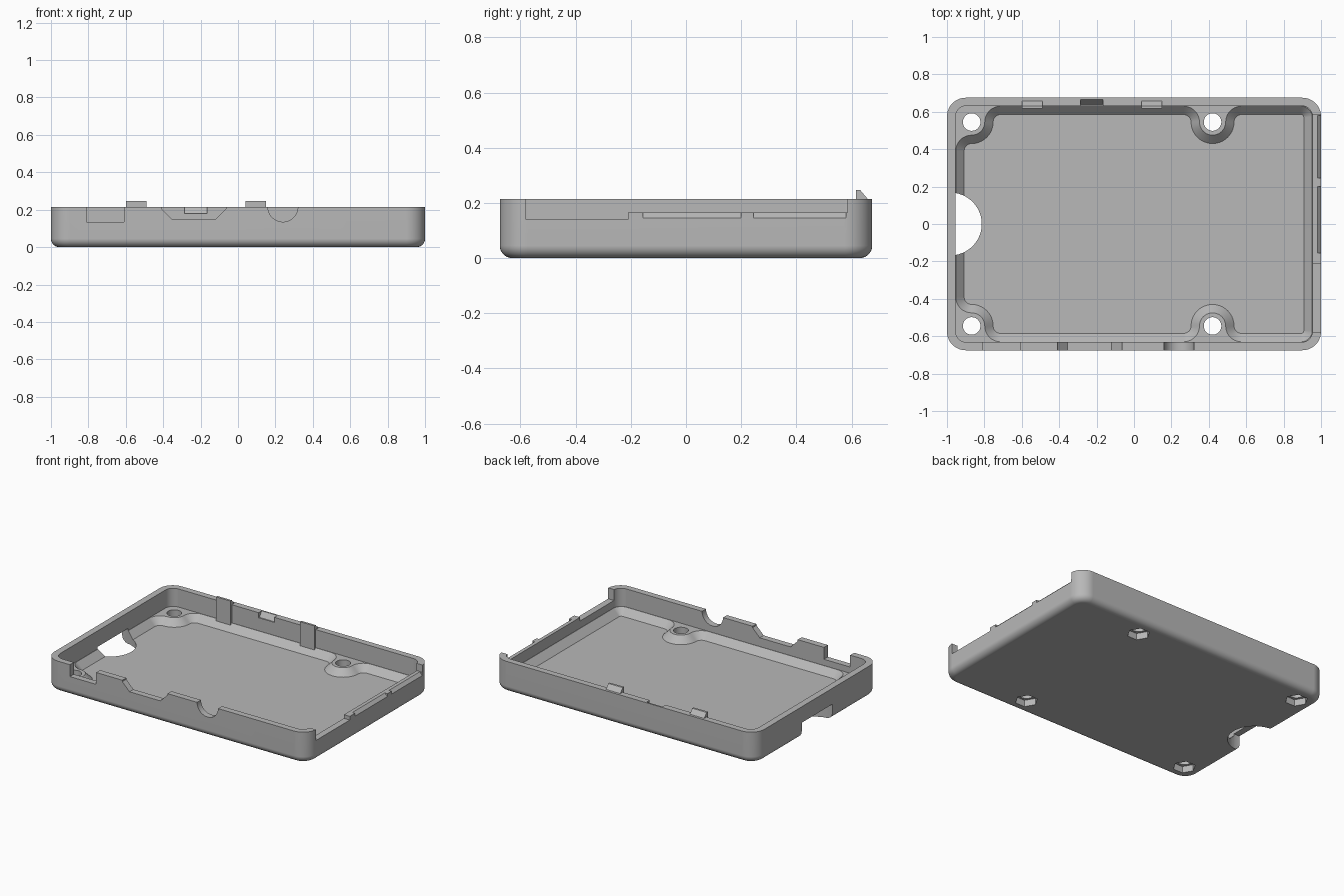
import bpy, bmesh, math

old = bpy.data.objects.get("Cube")
if old:
    bpy.data.objects.remove(old)

grey = bpy.data.materials.new("plain grey")
grey.use_nodes = True
colour = (0.48, 0.48, 0.48, 1)
grey.diffuse_color = colour
grey.node_tree.nodes["Principled BSDF"].inputs["Base Color"].default_value = colour

HALF_X, HALF_Y, TOP = 1.0, 0.675, 0.215
WALL_X, WALL_Y = 0.953, 0.63          # inner wall faces
LEDGE, FLOOR, SLOPE = 0.09, 0.045, 0.045
POST_Y, POST_R, COVE = 0.545, 0.07, 0.085
POSTS = [(x, y) for x in (-0.868, 0.42) for y in (-POST_Y, POST_Y)]


def loft(name, rings):
    """Closed solid through rings with equal numbers of points."""
    bm = bmesh.new()
    loops = [[bm.verts.new(p) for p in ring] for ring in rings]
    n = len(loops[0])
    for a, b in zip(loops, loops[1:]):
        for i in range(n):
            j = (i + 1) % n
            bm.faces.new((a[i], a[j], b[j], b[i]))
    bm.faces.new(loops[0][::-1])
    bm.faces.new(loops[-1])
    bmesh.ops.recalc_face_normals(bm, faces=bm.faces)
    mesh = bpy.data.meshes.new(name)
    bm.to_mesh(mesh)
    bm.free()
    mesh.materials.append(grey)
    ob = bpy.data.objects.new(name, mesh)
    bpy.context.collection.objects.link(ob)
    return ob


def prism(name, profile, axis, lo, hi):
    """Extrude a 2D profile along an axis."""
    place = {"x": lambda p, t: (t, *p),
             "y": lambda p, t: (p[0], t, p[1]),
             "z": lambda p, t: (*p, t)}[axis]
    return loft(name, [[place(p, t) for p in profile] for t in (lo, hi)])


def arc(cx, cy, r, start, end, n=10):
    angles = [math.radians(start + (end - start) * i / n) for i in range(n + 1)]
    return [(cx + r * math.cos(a), cy + r * math.sin(a)) for a in angles]


def disc(cx, cy, r, n=32):
    return arc(cx, cy, r, 0, 360, n)[:-1]


def box(x0, x1, y0, y1):
    return [(x0, y0), (x1, y0), (x1, y1), (x0, y1)]


def rounded(hx, hy, r):
    pts = []
    for sx, sy, a in ((1, 1, 0), (-1, 1, 90), (-1, -1, 180), (1, -1, 270)):
        pts += arc(sx * (hx - r), sy * (hy - r), r, a, a + 90)
    return pts


def cavity_outline(d):
    """Inner outline moved inwards by d, flowing around the screw posts."""
    reach, r, c = POST_R + COVE, POST_R + d, COVE - d
    px, cx = 0.42, -0.868
    half = arc(WALL_X - 0.06, WALL_Y - 0.06, 0.06 - d, 0, 90)
    half += arc(px + reach, POST_Y, c, 90, 180)
    half += arc(px, POST_Y, r, 0, -180, 20)[1:-1]
    half += arc(px - reach, POST_Y, c, 0, 90)
    half += arc(cx + reach, POST_Y, c, 90, 180)
    half += arc(cx, POST_Y, r, 0, -90)[1:-1]
    half += arc(cx, POST_Y - reach, c, 90, 180)
    return half + [(x, -y) for x, y in reversed(half)]


def at(points, z):
    return [(x, y, z) for x, y in points]


# Outer shell with rounded lower edge
fillet, rings = 0.045, []
for i in range(8):
    a = math.pi / 2 * i / 7
    inset = fillet * (1 - math.sin(a))
    rings.append(at(rounded(HALF_X - inset, HALF_Y - inset, 0.1 - inset),
                    fillet * (1 - math.cos(a))))
rings.append(at(rounded(HALF_X, HALF_Y, 0.1), TOP))
tray = loft("case_tray", rings)

# Interior: sloped floor edge around the posts, then open space above
cutters = [
    loft("floor_cutter", [at(cavity_outline(SLOPE), FLOOR),
                          at(cavity_outline(0), LEDGE),
                          at(cavity_outline(0), LEDGE + 0.03)]),
    prism("space_cutter", rounded(WALL_X + 0.002, WALL_Y + 0.002, 0.06), "z", LEDGE, 0.4),
]

# Screw holes with hexagonal nut recesses below
for x, y in POSTS:
    cutters.append(prism("screw_cutter", disc(x, y, 0.047), "z", -0.1, 0.2))
    cutters.append(prism("nut_cutter", disc(x, y, 0.072, 6), "z", -0.1, 0.045))

# Card slot through the floor and under the rim of the short wall
cutters.append(prism("card_cutter", disc(-0.982, 0, 0.168, 48), "z", -0.1, 0.105))

# Connector openings in the front wall
front_profiles = [
    box(-0.81, -0.61, 0.133, 0.4),
    [(-0.355, 0.15), (-0.12, 0.15), (-0.065, 0.205), (-0.065, 0.4),
     (-0.41, 0.4), (-0.41, 0.205)],
    arc(0.24, 0.215, 0.08, 180, 360, 24) + [(0.32, 0.4), (0.16, 0.4)],
]
for profile in front_profiles:
    cutters.append(prism("port_cutter", profile, "y", -0.8, -0.6))

# Stepped opening in the other short wall, with two bevelled stretches
cutters.append(prism("side_cutter",
                     [(-0.58, 0.14), (-0.21, 0.14), (-0.21, 0.165), (0.585, 0.165),
                      (0.585, 0.4), (-0.58, 0.4)], "x", 0.93, 1.1))
for y0, y1 in ((-0.155, 0.2), (0.245, 0.58)):
    cutters.append(prism("bevel_cutter", [(1.01, 0.135), (1.01, 0.175), (0.97, 0.175)][::1]
                         and [(1.01, 0.135), (1.01, 0.175), (0.97, 0.175)],
                         "y", y0, y1))

# Sloped catch notch inside the back wall
cutters.append(prism("catch_cutter", [(0.6, 0.18), (0.64, 0.18), (0.672, 0.225), (0.6, 0.225)],
                     "x", -0.285, -0.165))

bpy.context.view_layer.objects.active = tray
for cutter in cutters:
    cutter.hide_render = True
    mod = tray.modifiers.new("cut", "BOOLEAN")
    mod.operation, mod.solver, mod.object = "DIFFERENCE", "EXACT", cutter
    bpy.ops.object.modifier_apply(modifier=mod.name)
    bpy.data.objects.remove(cutter)

# Snap clips standing on the ledge along the back wall
clip = [(0.617, LEDGE - 0.01), (0.65, LEDGE - 0.01), (0.658, TOP), (0.632, 0.246), (0.617, 0.246)]
for side, x0 in (("right", -0.6), ("left", 0.04)):
    prism("snap_clip_" + side, clip, "x", x0, x0 + 0.11)

# Smooth curved surfaces, keep edges crisp
bpy.ops.object.select_all(action="DESELECT")
tray.select_set(True)
bpy.ops.object.shade_smooth_by_angle(angle=math.radians(30))
weighted = tray.modifiers.new("even shading", "WEIGHTED_NORMAL")
weighted.keep_sharp = True
